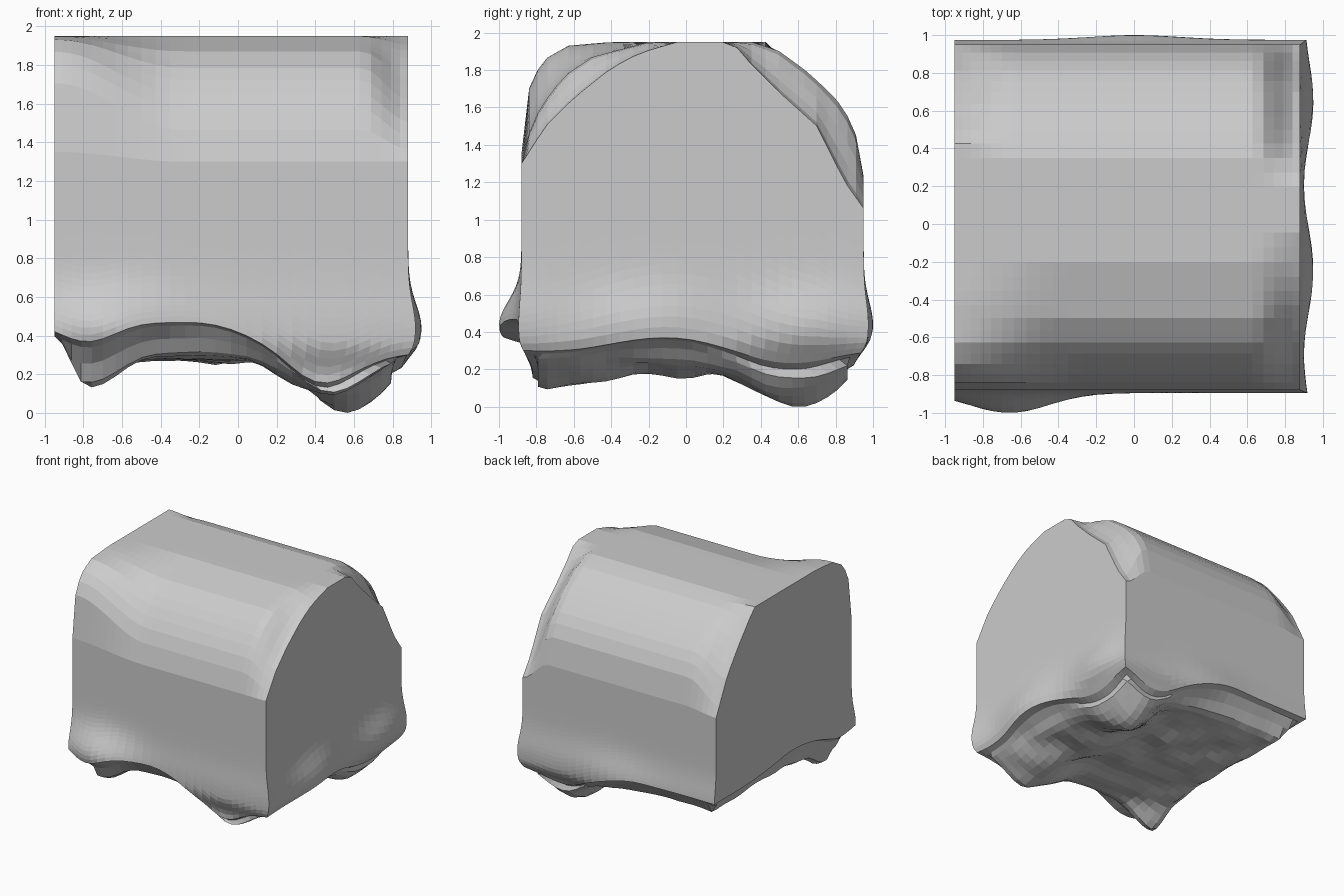
import bpy, bmesh, math
from mathutils import Vector, noise

if "Cube" in bpy.data.objects:
    bpy.data.objects.remove(bpy.data.objects["Cube"])

X0, X1, Y0, Y1 = -0.95, 0.88, -0.88, 0.95


def interp(pts, t):
    if t <= pts[0][0]:
        return pts[0][1]
    for (a, za), (b, zb) in zip(pts, pts[1:]):
        if t <= b:
            return za + (zb - za) * (t - a) / (b - a)
    return pts[-1][1]


def smooth(a, b, t):
    t = min(1, max(0, (t - a) / (b - a)))
    return t * t * (3 - 2 * t)


def bump(x, y, cx, cy, sx, sy):
    return math.exp(-((x - cx) / sx) ** 2 - ((y - cy) / sy) ** 2)


# Top cross-sections (y, z): left end is full in front, corners are chipped
LEFT = [(-.88, 1.35), (-.84, 1.7), (-.77, 1.85), (-.63, 1.93), (-.4, 1.95)]
MID = [(-.88, 1.3), (-.84, 1.46), (-.78, 1.6), (-.65, 1.77), (-.5, 1.87), (-.2, 1.95),
       (.36, 1.95), (.5, 1.9), (.65, 1.79), (.8, 1.65), (.9, 1.5), (.95, 1.23)]
LEFT_BACK = [(.44, 1.95), (.52, 1.85), (.65, 1.7), (.8, 1.5), (.95, 1.2)]
RIGHT = [(-.88, 1.3), (-.75, 1.5), (-.6, 1.65), (-.4, 1.81), (-.25, 1.89), (-.05, 1.95),
         (.25, 1.95), (.32, 1.86), (.5, 1.68), (.7, 1.5), (.85, 1.2), (.95, 1.06)]


def top_z(x, y):
    m = mid = interp(MID, y)
    if y < 0:
        m += (interp(LEFT, y) - mid) * smooth(-.3, -.93, x)
    else:
        m += (interp(LEFT_BACK, y) - mid) * smooth(-.66, -.95, x)
    return m + (interp(RIGHT, y) - mid) * smooth(.64, .88, x)


# Ragged underside: hanging lobes on the right and front left, raised rim at left and back
def bottom_z(x, y):
    z = .30
    z -= .28 * bump(x, y, .58, .59, .27, .34)
    z -= .20 * bump(x, y, .48, -.68, .25, .33)
    z -= .11 * bump(x, y, .42, -.03, .27, .3)
    z -= .15 * bump(x, y, -.78, -.74, .2, .22)
    edge = max(abs(x + .035), abs(y - .035))
    rise = .03 + .15 * smooth(.5, -.25, x) + .06 * bump(0, y, 0, -.1, 1, .35)
    rise *= 1 - .6 * bump(x, y, .48, -.88, .3, .3)
    z += rise * smooth(.74, .9, edge)
    return z + .05 * noise.noise(Vector((x * 4, y * 4, 3.1))) * smooth(.95, .7, edge)


bm = bmesh.new()
bmesh.ops.create_cube(bm, size=2)
bmesh.ops.subdivide_edges(bm, edges=bm.edges[:], cuts=27, use_grid_fill=True)
for v in bm.verts:
    # Rows crowd slightly toward the rims, where the slope is steep
    u, t = (.6 * c + .4 * math.sin(c * math.pi / 2) for c in (v.co.x, v.co.y))
    x = X0 + (X1 - X0) * (u + 1) / 2
    y = Y0 + (Y1 - Y0) * (t + 1) / 2
    lo, hi = bottom_z(x, y), top_z(x, y)
    z = lo + (hi - lo) * (v.co.z + 1) / 2
    # Swelling of the walls just above the underside
    swell = math.exp(-((z - .45) / .17) ** 2)
    if u > .9:
        x += swell * (.045 + .025 * math.sin(y * 7 - 3)) * (u - .9) * 10
    if t < -.9:
        y -= swell * (.015 + .105 * bump(x, 0, -.66, 0, .3, 1)) * (-t - .9) * 10
    if t > .9:
        y += swell * (.025 + .025 * bump(x, 0, 0, 0, .35, 1)) * (t - .9) * 10
    # The wall feet tuck inward
    tuck = 1 - .07 * smooth(.38, .2, z) * (max(abs(u), abs(t)) > .95)
    v.co = (x * tuck, y * tuck, z)

low = min(v.co.z for v in bm.verts)
for v in bm.verts:
    v.co.z -= low * smooth(1, 0, v.co.z)
bmesh.ops.recalc_face_normals(bm, faces=bm.faces[:])
mesh = bpy.data.meshes.new("rock_block")
bm.to_mesh(mesh)
bm.free()
rock = bpy.data.objects.new("rock_block", mesh)
bpy.context.collection.objects.link(rock)
